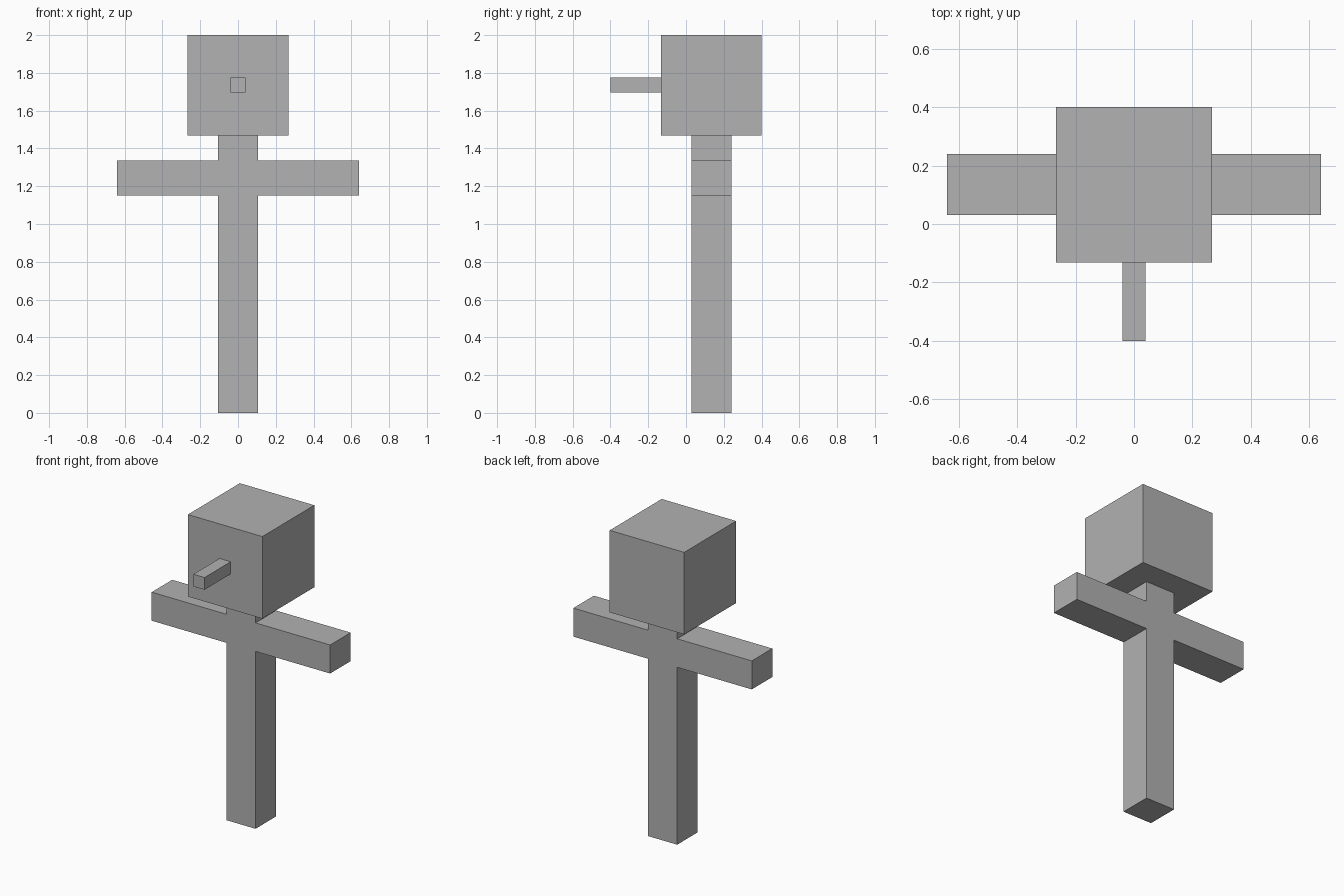
import bpy
import bmesh
from mathutils import Vector

cube = bpy.data.objects.get("Cube")
if cube:
    bpy.data.objects.remove(cube, do_unlink=True)

grey = bpy.data.materials.new("plain grey")
grey.use_nodes = True
colour = (0.445, 0.445, 0.445, 1)
grey.diffuse_color = colour
grey.node_tree.nodes["Principled BSDF"].inputs["Base Color"].default_value = colour


def add_object(name, bm):
    bmesh.ops.recalc_face_normals(bm, faces=bm.faces)
    mesh = bpy.data.meshes.new(name)
    bm.to_mesh(mesh)
    bm.free()
    mesh.materials.append(grey)
    obj = bpy.data.objects.new(name, mesh)
    bpy.context.collection.objects.link(obj)
    return obj


def box(name, low, high):
    low, high = Vector(low), Vector(high)
    bm = bmesh.new()
    bmesh.ops.create_cube(bm, size=1)
    bmesh.ops.scale(bm, vec=high - low, verts=bm.verts)
    bmesh.ops.translate(bm, vec=(low + high) / 2, verts=bm.verts)
    return add_object(name, bm)


# Body: a mirrored cross outline, extruded from front to back
front, back = 0.03, 0.24
half = [(0.105, 0), (0.105, 1.15), (0.64, 1.15),
        (0.64, 1.335), (0.105, 1.335), (0.105, 1.47)]
outline = half + [(-x, z) for x, z in reversed(half)]
bm = bmesh.new()
face = bm.faces.new([bm.verts.new((x, front, z)) for x, z in outline])
result = bmesh.ops.extrude_face_region(bm, geom=[face], use_keep_orig=True)
moved = [v for v in result["geom"] if isinstance(v, bmesh.types.BMVert)]
bmesh.ops.translate(bm, vec=(0, back - front, 0), verts=moved)
add_object("body_and_arms", bm)

# Head and nose
box("head", (-0.267, -0.132, 1.468), (0.267, 0.4, 2))
box("nose", (-0.04, -0.4, 1.697), (0.04, -0.132, 1.776))
